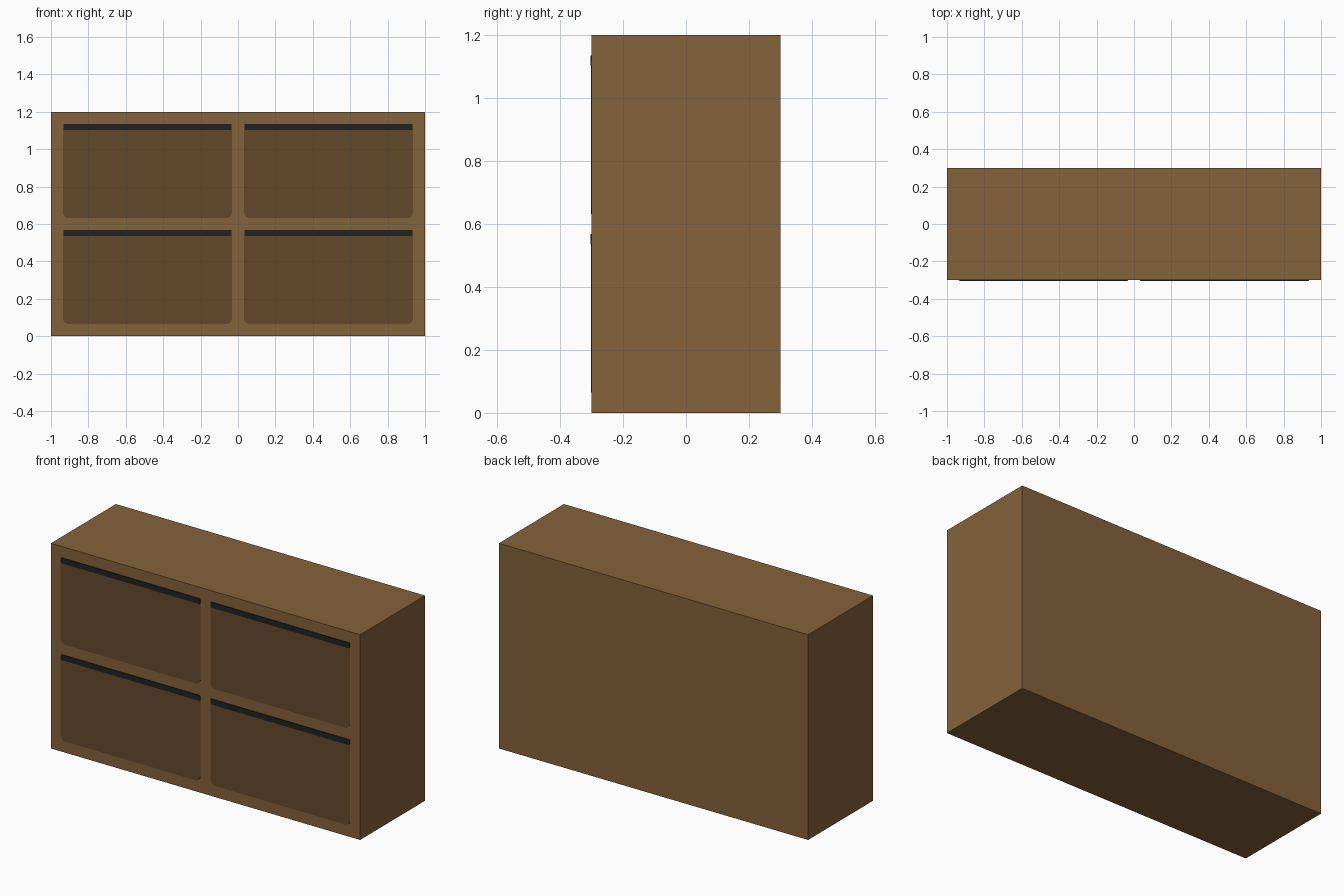
import bpy, bmesh, math

if "Cube" in bpy.data.objects:
    bpy.data.objects.remove(bpy.data.objects["Cube"])


def material(name, rgb):
    m = bpy.data.materials.new(name)
    lin = [((c / 255 + 0.055) / 1.055) ** 2.4 for c in rgb]
    m.diffuse_color = (*lin, 1)
    m.use_nodes = True
    m.node_tree.nodes["Principled BSDF"].inputs["Base Color"].default_value = m.diffuse_color
    return m


WOOD = material("wood", (133, 99, 59))
DARK_WOOD = material("dark wood", (99, 74, 43))
BLACK = material("black handle", (34, 34, 36))


def finish(name, bm, mat):
    bmesh.ops.recalc_face_normals(bm, faces=bm.faces)
    me = bpy.data.meshes.new(name)
    bm.to_mesh(me)
    bm.free()
    me.materials.append(mat)
    ob = bpy.data.objects.new(name, me)
    bpy.context.collection.objects.link(ob)
    return ob


def plate(name, cx, cz, w, h, r, y_front, y_back, mat, steps=5):
    """Rounded rectangle facing -y, extruded back into the body."""
    bm = bmesh.new()
    pts = []
    for i, (sx, sz) in enumerate([(1, 1), (-1, 1), (-1, -1), (1, -1)]):
        for k in range(steps + 1):
            a = math.pi / 2 * (i + k / steps)
            pts.append((cx + sx * (w / 2 - r) + r * math.cos(a),
                        cz + sz * (h / 2 - r) + r * math.sin(a)))
    face = bm.faces.new([bm.verts.new((x, y_front, z)) for x, z in pts])
    ext = bmesh.ops.extrude_face_region(bm, geom=[face], use_keep_orig=True)
    verts = [v for v in ext["geom"] if isinstance(v, bmesh.types.BMVert)]
    bmesh.ops.translate(bm, verts=verts, vec=(0, y_back - y_front, 0))
    return finish(name, bm, mat)


# Cabinet body
bm = bmesh.new()
bmesh.ops.create_cube(bm, size=1)
bmesh.ops.scale(bm, vec=(2, 0.6, 1.2), verts=bm.verts)
bmesh.ops.translate(bm, vec=(0, 0, 0.6), verts=bm.verts)
finish("cabinet_body", bm, WOOD)

# Four drawer fronts, each with a dark grip strip along its top edge
for row, cz in (("lower", 0.317), ("upper", 0.883)):
    for side, cx in (("left", -0.484), ("right", 0.484)):
        plate(f"drawer_front_{row}_{side}", cx, cz, 0.903, 0.503, 0.03,
              -0.302, -0.298, DARK_WOOD)
        plate(f"drawer_grip_{row}_{side}", cx, cz + 0.236, 0.9, 0.032, 0.006,
              -0.304, -0.298, BLACK)
